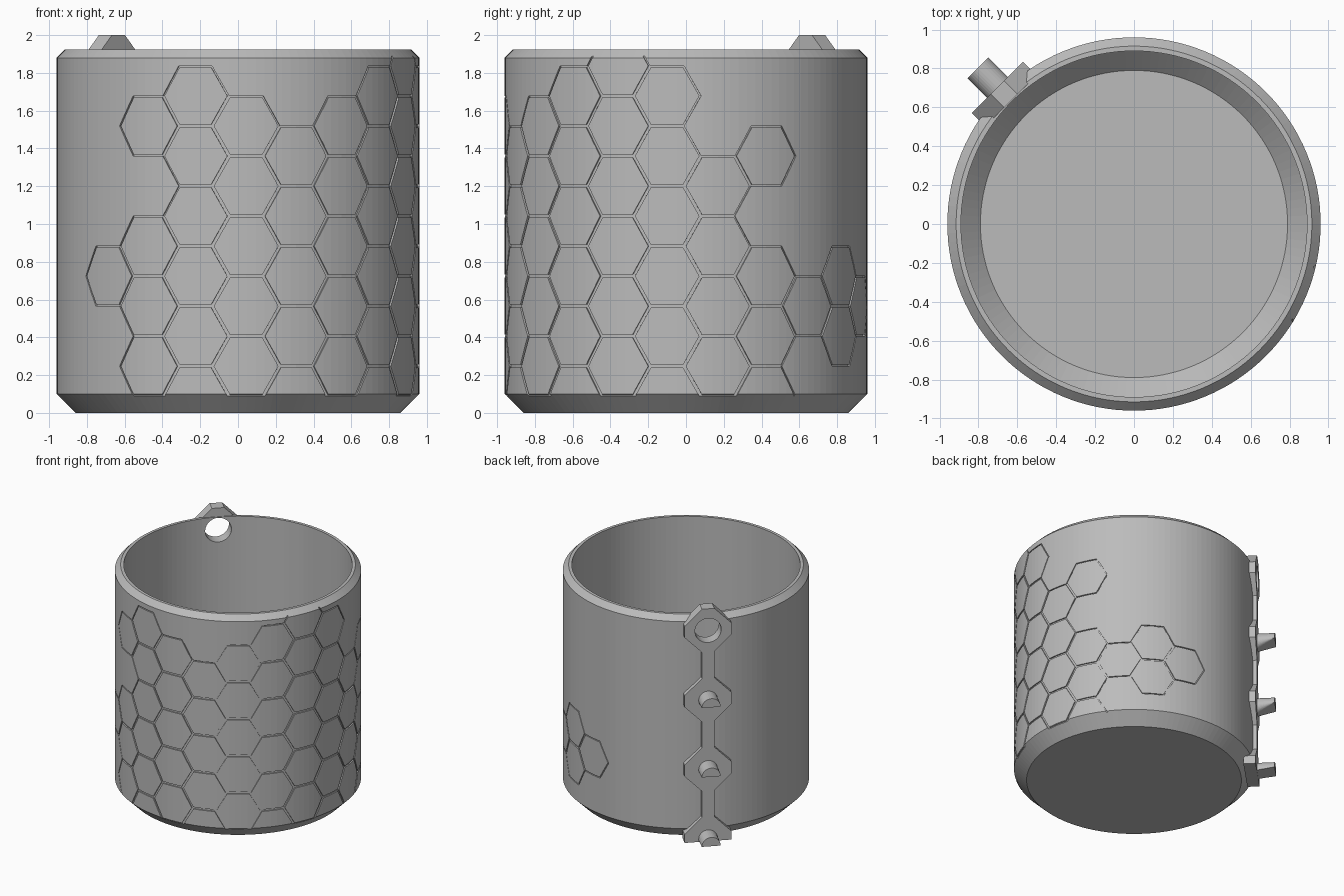
import bpy, bmesh, math
from mathutils import Vector, Matrix

if "Cube" in bpy.data.objects:
    bpy.data.objects.remove(bpy.data.objects["Cube"])

grey = bpy.data.materials.new("plain_grey")
grey.use_nodes = True
COLOUR = (0.5, 0.5, 0.5, 1)
grey.diffuse_color = COLOUR
grey.node_tree.nodes["Principled BSDF"].inputs["Base Color"].default_value = COLOUR

R = 0.96                                   # outer radius of the cup
STRAP = Matrix.Rotation(math.radians(135), 4, "Z")   # +x becomes the strap's outward direction


def make(name, bm):
    bmesh.ops.recalc_face_normals(bm, faces=bm.faces)
    mesh = bpy.data.meshes.new(name)
    bm.to_mesh(mesh)
    bm.free()
    mesh.materials.append(grey)
    obj = bpy.data.objects.new(name, mesh)
    bpy.context.collection.objects.link(obj)
    return obj


def cut(obj, *cutters):
    bpy.context.view_layer.objects.active = obj
    for cutter in cutters:
        cutter.hide_render = True
        mod = obj.modifiers.new("cut", "BOOLEAN")
        mod.operation, mod.solver, mod.object = "DIFFERENCE", "EXACT", cutter
        bpy.ops.object.modifier_apply(modifier=mod.name)


# Cup: a lathed wall with chamfered foot, rim and inner floor
def build_cup():
    profile = [(0, 0), (0.86, 0), (R, 0.1), (R, 1.88), (0.915, 1.925),
               (0.89, 1.925), (0.89, 0.17), (0.79, 0.07), (0, 0.07)]
    bm = bmesh.new()
    verts = [bm.verts.new((r, 0, z)) for r, z in profile]
    edges = [bm.edges.new(pair) for pair in zip(verts, verts[1:])]
    bmesh.ops.spin(bm, geom=verts + edges, cent=(0, 0, 0), axis=(0, 0, 1),
                   angle=math.tau, steps=128, use_duplicate=False)
    bmesh.ops.remove_doubles(bm, verts=bm.verts, dist=0.0005)
    return make("cup", bm)


# Honeycomb grooves: hexagon frames wrapped around the wall.
# For each column: lowest and highest hexagon, in half pitches
PITCH, STEP, START = 0.318, math.radians(16.27), math.radians(2.6)
COLUMNS = {-3: [(4, 4)], -2: [(1, 5), (9, 9)], -1: [(0, 10)], 0: [(1, 9)],
           1: [(0, 8)], 2: [(1, 9)], 3: [(0, 10)], 4: [(1, 11)], 5: [(0, 10)],
           6: [(1, 7)], 7: [(0, 4), (8, 8)], 8: [(3, 3)], 9: [(2, 4)], 10: [(3, 3)]}


def build_grooves():
    bm = bmesh.new()
    corners = [(2, 0), (1, 1), (-1, 1), (-2, 0), (-1, -1), (1, -1)]
    for column, runs in COLUMNS.items():
        for low, high in runs:
            for row in range(low, high + 1, 2):
                z = 0.088 + row * PITCH / 2
                bm.faces.new([bm.verts.new((R * STEP * (column + i / 3), 0, z + j * PITCH / 2))
                              for i, j in corners])
    bmesh.ops.remove_doubles(bm, verts=bm.verts, dist=0.001)
    bmesh.ops.subdivide_edges(bm, edges=bm.edges, cuts=1)
    panels = list(bm.faces)
    bmesh.ops.inset_individual(bm, faces=panels, thickness=0.008, use_even_offset=True)
    bmesh.ops.delete(bm, geom=panels, context="FACES")
    depth = 0.95
    for v in bm.verts:
        a = START + v.co.x / R
        v.co = (depth * math.sin(a), -depth * math.cos(a), v.co.z)
    shell = bmesh.ops.extrude_face_region(bm, geom=list(bm.faces), use_keep_orig=True)
    for v in shell["geom"]:
        if isinstance(v, bmesh.types.BMVert):
            v.co.x *= 0.985 / depth
            v.co.y *= 0.985 / depth
    return make("groove_cutter", bm)


# Strap: four octagonal tabs joined by narrow necks, cut level with the ground
INNER, OUTER = 0.895, 0.993
TOP, SPACING, HALF, FLAT = 1.814, 0.597, 0.186, 0.049
CENTRES = [TOP - i * SPACING for i in range(4)]


def build_strap():
    side = []
    for c in CENTRES:
        side += [(FLAT, c + HALF), (HALF, c + FLAT), (HALF, c - FLAT), (FLAT, c - HALF)]
    # end the outline on the ground
    side = [p for p in side if p[1] > 0]
    side.append((HALF, 0))
    outline = side + [(-y, z) for y, z in reversed(side)]
    bm = bmesh.new()
    face = bm.faces.new([bm.verts.new((INNER, y, z)) for y, z in outline])
    new = bmesh.ops.extrude_face_region(bm, geom=[face], use_keep_orig=True)
    bmesh.ops.translate(bm, vec=(OUTER - INNER, 0, 0),
                        verts=[v for v in new["geom"] if isinstance(v, bmesh.types.BMVert)])
    bm.transform(STRAP)
    return make("strap", bm)


# Pegs: round at the root, with the underside sloping up to a half-round tip
def build_peg(name, centre, radius=0.075):
    bm = bmesh.new()
    for x, floor in ((OUTER - 0.02, -radius), (1.136, 0)):
        for i in range(32):
            a = math.tau * i / 32
            z = max(radius * math.sin(a), floor)
            bm.verts.new((x, radius * math.cos(a), max(centre + z, 0)))
    bmesh.ops.remove_doubles(bm, verts=bm.verts, dist=0.0001)
    hull = bmesh.ops.convex_hull(bm, input=bm.verts)
    spare = set(hull["geom_interior"]) | set(hull["geom_unused"])
    bmesh.ops.delete(bm, geom=[v for v in spare if isinstance(v, bmesh.types.BMVert)],
                     context="VERTS")
    bmesh.ops.dissolve_limit(bm, angle_limit=0.01, verts=bm.verts, edges=bm.edges)
    bm.transform(STRAP)
    return make(name, bm)


# Hole through the top tab and the wall behind it
def build_hole():
    bm = bmesh.new()
    bmesh.ops.create_cone(bm, cap_ends=True, segments=48, radius1=0.104, radius2=0.104, depth=0.4,
                          matrix=STRAP @ Matrix.Translation((0.95, 0, TOP))
                          @ Matrix.Rotation(math.pi / 2, 4, "Y"))
    return make("hole_cutter", bm)


cup, strap = build_cup(), build_strap()
grooves, hole = build_grooves(), build_hole()
cut(cup, grooves, hole)
cut(strap, hole)
for cutter in (grooves, hole):
    bpy.data.objects.remove(cutter)
for name, centre in zip(("upper_peg", "middle_peg", "lower_peg"), CENTRES[1:]):
    build_peg(name, centre)
